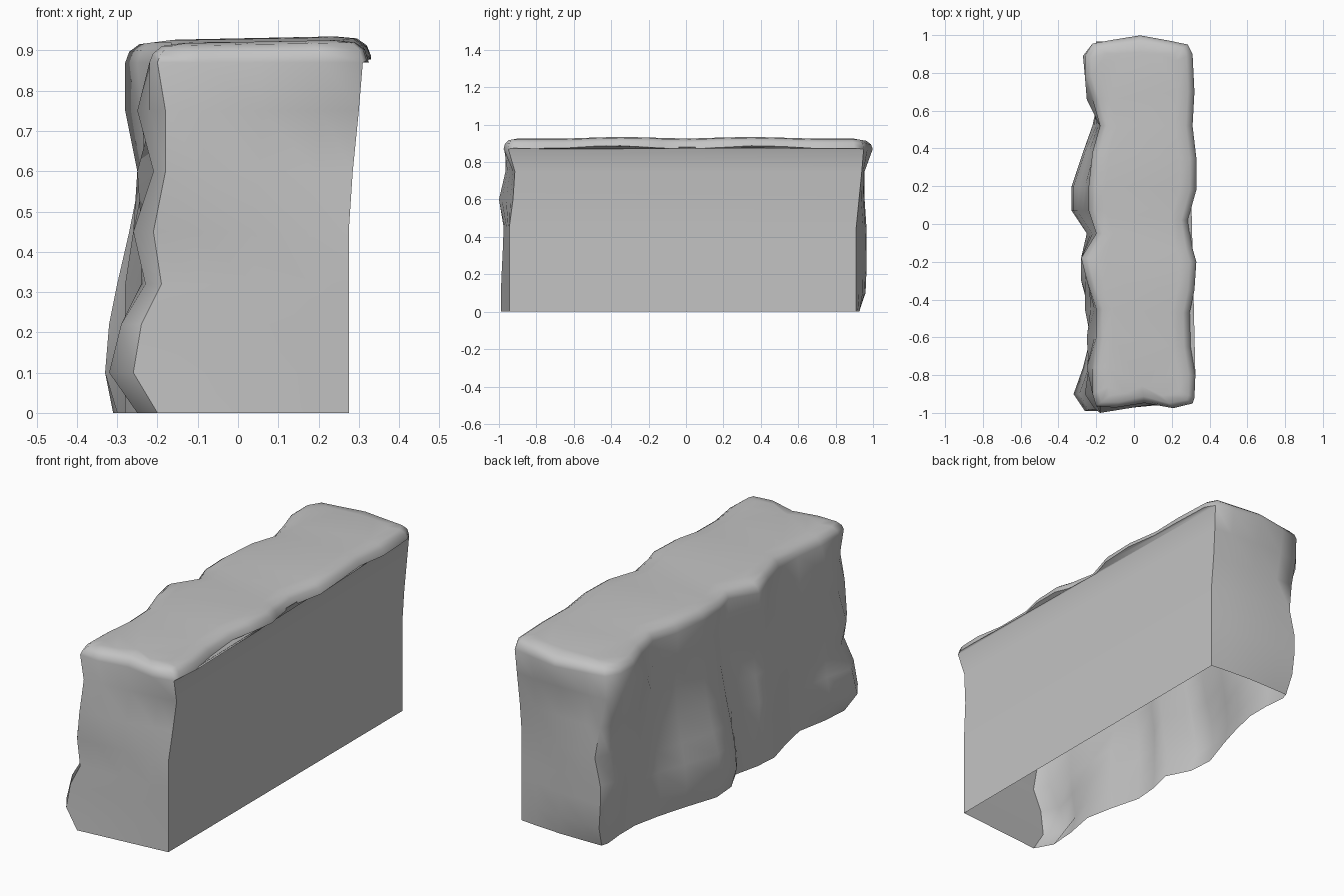
import bpy, bmesh, math
from mathutils import Vector

cube = bpy.data.objects.get("Cube")
if cube:
    bpy.data.objects.remove(cube)

stone = bpy.data.materials.new("grey_stone")
stone.use_nodes = True
GREY = (0.55, 0.55, 0.55, 1)
stone.diffuse_color = GREY
stone.node_tree.nodes["Principled BSDF"].inputs["Base Color"].default_value = GREY

# Heights of the horizontal rows of the cliff
heights = [0, .1, .22, .32, .45, .6, .75, .87]
# Rugged face: position along the cliff, then depth for each row
along = [-.9, -.76, -.6, -.45, -.3, -.18, -.05, .07, .2, .38, .52, .66, .78, .89]
rugged = [
    [.25, .24, .21, .24, .28, .27, .24, .30, .31, .25, .21, .18, .18, .19],
    [.32, .27, .22, .23, .28, .28, .25, .33, .33, .27, .22, .19, .19, .21],
    [.29, .25, .23, .23, .28, .28, .23, .32, .32, .26, .21, .19, .20, .23],
    [.23, .24, .23, .23, .28, .28, .22, .30, .29, .24, .20, .20, .21, .23],
    [.26, .24, .23, .26, .26, .26, .20, .27, .26, .22, .19, .21, .22, .20],
    [.21, .21, .25, .23, .23, .25, .20, .24, .24, .21, .18, .21, .23, .22],
    [.22, .25, .21, .21, .24, .28, .20, .22, .24, .22, .18, .25, .26, .27],
    [.22, .22, .20, .20, .25, .28, .20, .24, .24, .22, .18, .22, .26, .26],
]
# End corners, one (x, y) per row
front_flat = [(.275, -.945)] * 5 + [(.285, -.925), (.3, -.915), (.31, -.95)]
front_turn = [(-.2, -.99), (-.26, -.99), (-.24, -.985), (-.19, -.98),
              (-.21, -.975), (-.18, -1), (-.18, -.965), (-.2, -.965)]
back_turn = [(-.18, .925), (-.19, .96), (-.2, .965), (-.2, .965),
             (-.17, .965), (-.19, .955), (-.22, .95), (-.22, .955)]
back_flat = [(.275, .91)] * 5 + [(.275, .925), (.28, .94), (.285, .95)]
# Overhanging lip along the flat side, from back to front
lip = [(.31, .9), (.32, .7), (.31, .52), (.33, .35), (.33, .18), (.285, .02), (.31, -.13),
       (.33, -.2), (.32, -.35), (.295, -.47), (.3, -.65), (.325, -.8), (.32, -.92)]


def end_wall(start, stop, bulges):
    """Points between two corners, pushed along y."""
    a, b = Vector(start), Vector(stop)
    points = [a.lerp(b, t) for t in (.2, .5, .8)]
    return [(p.x, p.y + k) for p, k in zip(points, bulges)]


bm = bmesh.new()


def bridge(lower, upper, closed=False):
    n = len(lower)
    for i in range(n if closed else n - 1):
        j = (i + 1) % n
        bm.faces.new((lower[i], upper[i], upper[j], lower[j]))


# Front end, rugged face and back end as one continuous sheet
rows = []
for r, z in enumerate(heights):
    top = r == len(heights) - 1
    outline = [front_flat[r]]
    outline += end_wall(front_flat[r], front_turn[r], (-.022, .01, -.01) if top else (0, 0, 0))
    outline += [front_turn[r]]
    outline += [(-d, y) for d, y in zip(rugged[r], along)]
    outline += [back_turn[r]]
    outline += end_wall(back_turn[r], back_flat[r], (.02, .046, .02) if top else (.005, .01, .006))
    outline += [back_flat[r]]
    rows.append([bm.verts.new((x, y, z)) for x, y in outline])
for lower, upper in zip(rows, rows[1:]):
    bridge(lower, upper)

# Flat cut side
for lower, upper in zip(rows, rows[1:]):
    bm.faces.new((lower[-1], upper[-1], upper[0], lower[0]))

# Underside of the overhanging lip
lip_edge = [bm.verts.new((x, y, .87 + .009 * (1 - math.cos(8 * y)))) for x, y in lip]
bm.faces.new([rows[-1][0], rows[-1][-1]] + lip_edge)

# Rounded rim and top
ring = rows[-1] + lip_edge
rim = ring
for inset, height in ((.01, .902), (.035, .92), (.09, .926)):
    inner = []
    for v in ring:
        spine = Vector((.03, max(-.78, min(.78, v.co.y)), v.co.z))
        p = v.co + (spine - v.co).normalized() * inset
        p.z = height + .02 * p.x - .004 * math.cos(9 * p.y) - .012 * abs(p.y) ** 6
        inner.append(bm.verts.new(p))
    bridge(rim, inner, closed=True)
    rim = inner
cap = bm.faces.new(rim)
bmesh.ops.triangulate(bm, faces=[cap])
bmesh.ops.recalc_face_normals(bm, faces=bm.faces[:])

mesh = bpy.data.meshes.new("cliff_block")
bm.to_mesh(mesh)
bm.free()
cliff = bpy.data.objects.new("cliff_block", mesh)
bpy.context.collection.objects.link(cliff)
mesh.materials.append(stone)

# Smooth rock with crisp borders on the flat side
bpy.ops.object.select_all(action="DESELECT")
cliff.select_set(True)
bpy.context.view_layer.objects.active = cliff
bpy.ops.object.shade_smooth_by_angle(angle=math.radians(62))
